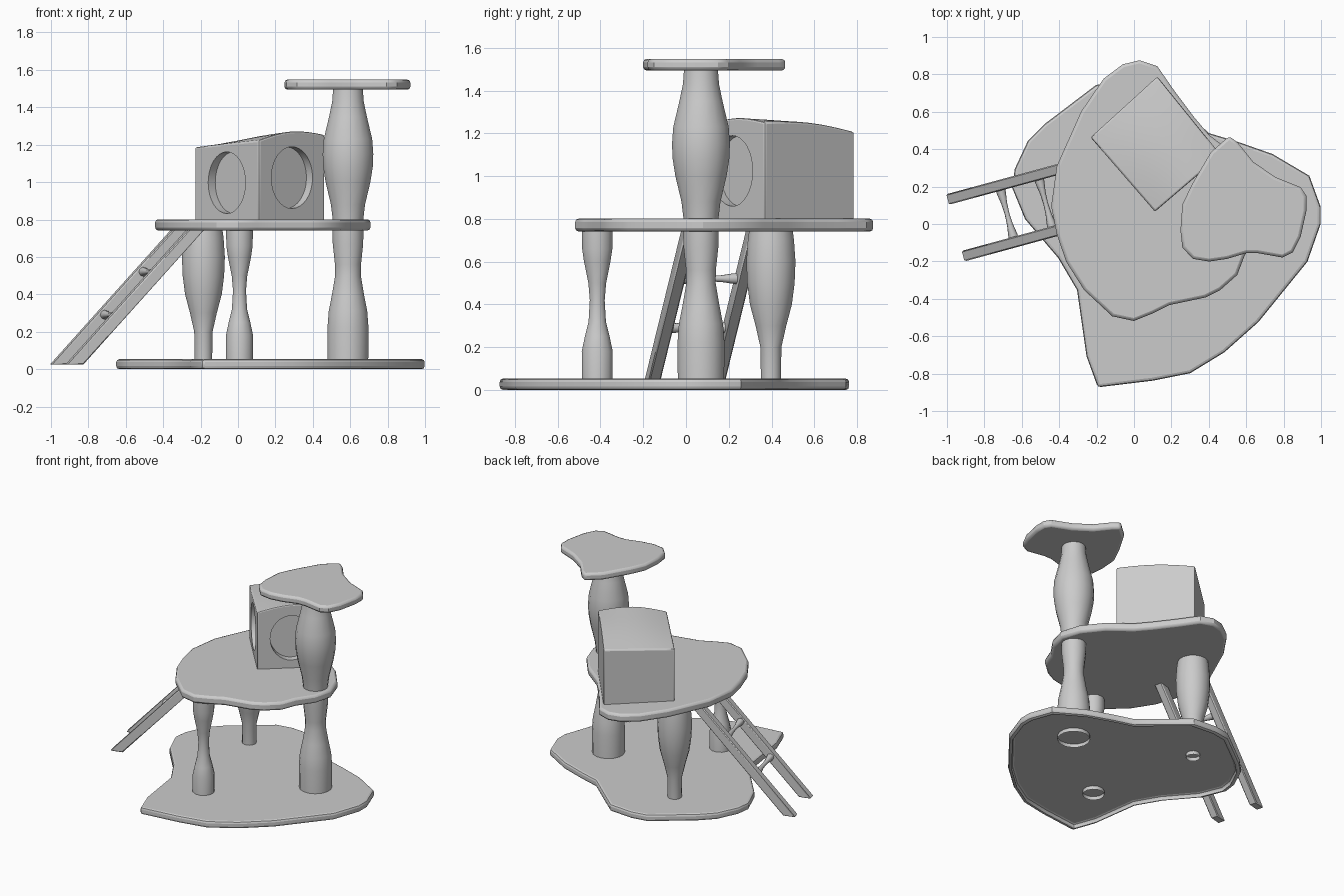
import bpy, bmesh
from math import pi, sin, cos, radians
from mathutils import Vector

if "Cube" in bpy.data.objects:
    bpy.data.objects.remove(bpy.data.objects["Cube"])


def smooth(ob, angle):
    bpy.ops.object.select_all(action='DESELECT')
    ob.select_set(True)
    bpy.context.view_layer.objects.active = ob
    bpy.ops.object.shade_smooth_by_angle(angle=radians(angle))


def finish(name, bm, angle=35, recalc=True):
    if recalc:
        bmesh.ops.recalc_face_normals(bm, faces=bm.faces)
    me = bpy.data.meshes.new(name)
    bm.to_mesh(me)
    bm.free()
    ob = bpy.data.objects.new(name, me)
    bpy.context.collection.objects.link(ob)
    smooth(ob, angle)
    return ob


def apply_modifier(ob, kind, **settings):
    m = ob.modifiers.new(kind, kind)
    for k, v in settings.items():
        setattr(m, k, v)
    bpy.context.view_layer.objects.active = ob
    bpy.ops.object.modifier_apply(modifier=m.name)


def bevel(ob, width, segments=2):
    apply_modifier(ob, 'BEVEL', width=width, segments=segments,
                   limit_method='ANGLE', angle_limit=radians(50))


def cut(ob, cutter):
    apply_modifier(ob, 'BOOLEAN', object=cutter, operation='DIFFERENCE', solver='EXACT')
    bpy.data.objects.remove(cutter)


def extrude(bm, face):
    """Extrude a face (or faces) and return the new vertices."""
    ext = bmesh.ops.extrude_face_region(bm, geom=face)['geom']
    return [v for v in ext if isinstance(v, bmesh.types.BMVert)]


def board(name, outline, z0, z1, grow=1.01):
    cx = (min(p[0] for p in outline) + max(p[0] for p in outline)) / 2
    cy = (min(p[1] for p in outline) + max(p[1] for p in outline)) / 2
    bm = bmesh.new()
    f = bm.faces.new([bm.verts.new((cx + (x - cx) * grow, cy + (y - cy) * grow, z0))
                      for x, y in outline])
    for v in extrude(bm, [f]):
        v.co.z = z1
    ob = finish(name, bm, 30)
    bevel(ob, 0.016)
    return ob


def turned(name, start, axis, profile, sides, capped=True):
    """Lathe a (distance, radius) profile along an axis from a start point."""
    q = Vector((0, 0, 1)).rotation_difference(Vector(axis))
    bm = bmesh.new()
    rings = []
    for d, r in profile:
        rings.append([bm.verts.new(Vector(start) + q @ Vector(
            (r * cos(2 * pi * (i + .5) / sides), r * sin(2 * pi * (i + .5) / sides), d)))
            for i in range(sides)])
    for a, b in zip(rings, rings[1:]):
        for i in range(sides):
            j = (i + 1) % sides
            bm.faces.new((a[i], a[j], b[j], b[i]))
    if capped:
        bm.faces.new(rings[0])
        bm.faces.new(rings[-1])
    return finish(name, bm, 50)


# Boards
base_outline = [
    (.99, .09), (.99, 0), (.92, -.2), (.66, -.52), (.48, -.68), (.3, -.79), (.1, -.83),
    (-.19, -.865), (-.25, -.7), (-.3, -.35), (-.4, -.18), (-.575, .025), (-.643, .19),
    (-.63, .29), (-.56, .44), (-.47, .53), (-.2, .735), (-.08, .755), (.1, .74),
    (.24, .62), (.4, .48), (.55, .435), (.735, .37), (.93, .255)]
base = board("base_board", base_outline, 0, .053)
# Underside of the base is hollowed behind a thin rim
cut(base, board("hollow_cutter", base_outline, -.1, .03, .975))
smooth(base, 30)
board("middle_shelf", [
    (.03, .872), (.125, .84), (.215, .71), (.32, .57), (.4, .475), (.55, .36), (.66, .22),
    (.705, .08), (.67, -.05), (.59, -.165), (.55, -.27), (.46, -.35), (.38, -.39),
    (.19, -.43), (.1, -.475), (0, -.515), (-.115, -.49), (-.265, -.35), (-.36, -.2),
    (-.41, -.055), (-.44, .095), (-.41, .31), (-.28, .6), (-.16, .775), (-.06, .85)],
    .741, .801, 1.005)
board("top_perch", [
    (.51, .463), (.555, .43), (.635, .33), (.75, .25), (.885, .195), (.915, .15), (.915, .07),
    (.885, -.065), (.845, -.145), (.79, -.173), (.66, -.15), (.6, -.15), (.5, -.18),
    (.405, -.194), (.32, -.18), (.265, -.12), (.255, -.03), (.265, .105), (.315, .21),
    (.415, .38)], 1.494, 1.548, 1.02)

# Turned posts, open at the bottom
posts = [
    ("right_lower_post", .588, .07, 16, [
        (.003, .11), (.22, .112), (.31, .105), (.4, .087), (.5, .07), (.56, .071),
        (.67, .083), (.76, .084)]),
    ("back_left_post", -.185, .397, 16, [
        (.003, .047), (.2, .05), (.3, .073), (.4, .1), (.5, .113), (.6, .117),
        (.7, .11), (.76, .102)]),
    ("front_post", .008, -.415, 12, [
        (.003, .074), (.18, .075), (.25, .06), (.32, .042), (.42, .036), (.5, .043),
        (.6, .064), (.66, .073), (.76, .074)]),
]
for name, x, y, sides, prof in posts:
    turned(name, (x, y, 0), (0, 0, 1), prof, sides, capped=False)
turned("right_upper_post", (.588, .07, 0), (0, 0, 1), [
    (.79, .082), (.88, .093), (1, .122), (1.08, .135), (1.15, .138), (1.23, .132),
    (1.35, .103), (1.43, .086), (1.51, .08)], 16)

# House with a gently arched roof
L, F, B, R = (Vector(p) for p in
              ((-.232, .463, 1.186), (.112, .066, 1.224), (.125, .788, 1.207), (.465, .368, 1.252)))
bm = bmesh.new()
bmesh.ops.create_grid(bm, x_segments=8, y_segments=8, size=.5)
for vert in bm.verts:
    u, v = vert.co.x + .5, vert.co.y + .5
    p = L.lerp(F, u).lerp(B.lerp(R, u), v)
    p.z += .033 * u * sin(pi * v) + .02 * v * sin(pi * u)
    vert.co = p
for v in extrude(bm, bm.faces[:]):
    v.co.z = .79
house = finish("house", bm, 40)
bevel(house, .01)

# Round recessed doorways on the two front walls
for a, b, zc, hw in ((L, F, .997, .152), (F, R, 1.024, .145)):
    mid = (a + b) / 2
    d = (b - a).to_2d().normalized()
    n = Vector((d.y, -d.x, 0))
    bm = bmesh.new()
    ring = [bm.verts.new(Vector((mid.x + d.x * hw * cos(t), mid.y + d.y * hw * cos(t),
                                 zc + .165 * sin(t))) - n * .05)
            for t in (2 * pi * i / 32 for i in range(32))]
    bmesh.ops.translate(bm, vec=n * .15, verts=extrude(bm, [bm.faces.new(ring)]))
    cut(house, finish("doorway_cutter", bm))
smooth(house, 40)

# Ladder: two slanted rails and two waisted rungs
run = Vector((.965, .263, 0))
side = Vector((.263, -.965, 0))
foot = Vector((-1, .13, .024))
rise = run * .674 + Vector((0, 0, .725))
for name, off in (("ladder_rail_left", 0), ("ladder_rail_right", .314)):
    bm = bmesh.new()
    o = foot + side * off
    corners = [o + run * a + side * s for a, s in
               ((0, -.029), (.087, -.029), (.087, .029), (0, .029))]
    f = bm.faces.new([bm.verts.new(c) for c in corners])
    bmesh.ops.translate(bm, vec=rise, verts=extrude(bm, [f]))
    bevel(finish(name, bm), .006, 1)
for i, t in enumerate((.368, .685)):
    start = foot + run * .042 + rise * t
    turned(f"ladder_rung_{i + 1}", start, side,
           [(0, .026), (.04, .025), (.1, .016), (.157, .013), (.214, .016), (.274, .025), (.314, .026)], 8)
